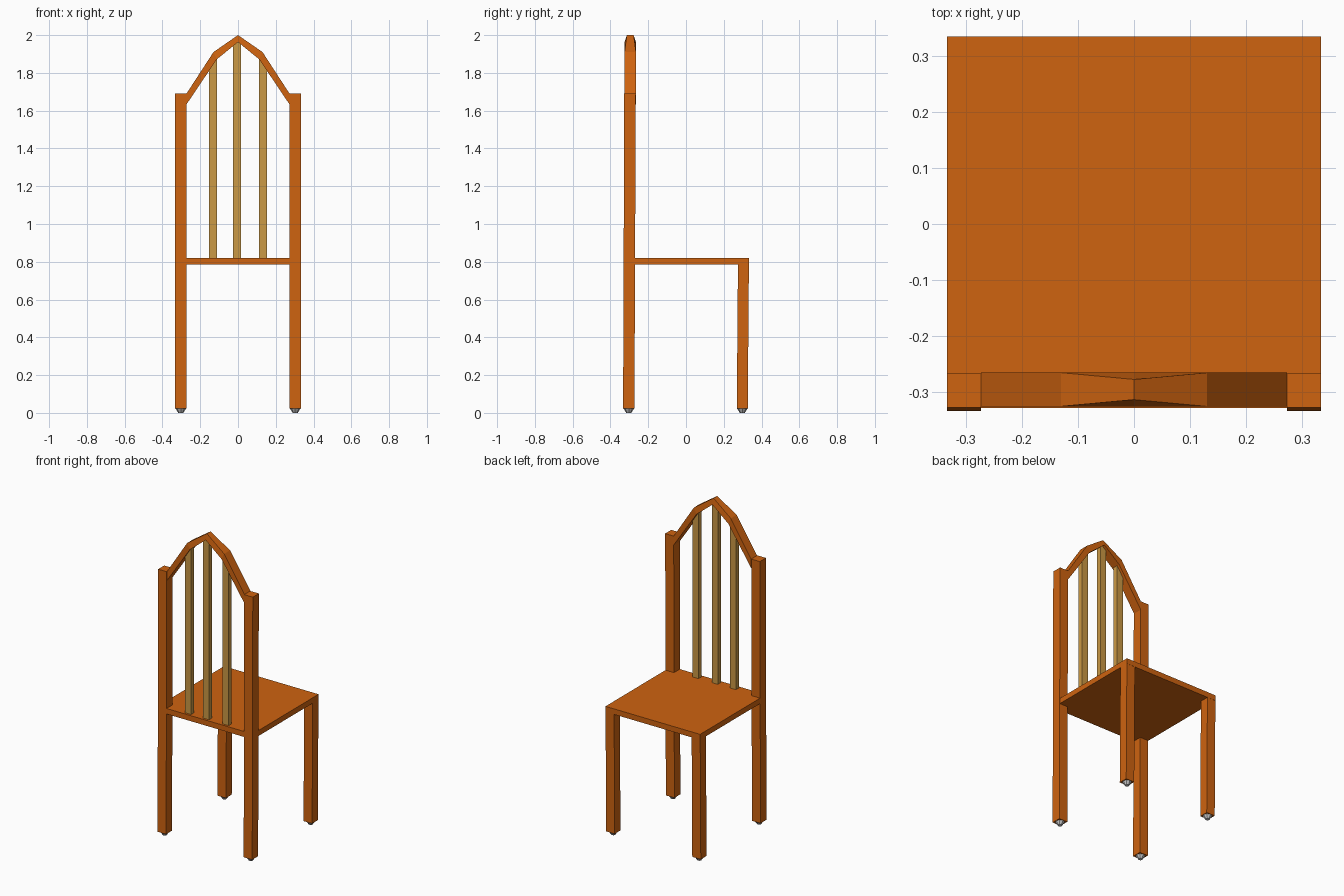
import bpy, bmesh
from mathutils import Matrix

if "Cube" in bpy.data.objects:
    bpy.data.objects.remove(bpy.data.objects["Cube"])


def material(name, color):
    m = bpy.data.materials.new(name)
    m.diffuse_color = (*color, 1)
    m.use_nodes = True
    m.node_tree.nodes["Principled BSDF"].inputs["Base Color"].default_value = m.diffuse_color
    return m


ORANGE = material("orange_wood", (0.62, 0.125, 0.005))
TAN = material("tan_wood", (0.6, 0.32, 0.06))


def finish(name, bm, mat=None):
    bmesh.ops.recalc_face_normals(bm, faces=bm.faces)
    me = bpy.data.meshes.new(name)
    bm.to_mesh(me)
    bm.free()
    if mat:
        me.materials.append(mat)
    ob = bpy.data.objects.new(name, me)
    bpy.context.collection.objects.link(ob)
    return ob


def loft(name, rings, mat):
    """Skin a row of matching closed rings and cap both ends."""
    bm = bmesh.new()
    rows = [[bm.verts.new(p) for p in ring] for ring in rings]
    n = len(rows[0])
    for a, b in zip(rows, rows[1:]):
        for i in range(n):
            j = (i + 1) % n
            bm.faces.new((a[i], a[j], b[j], b[i]))
    bm.faces.new(rows[0])
    bm.faces.new(rows[-1])
    return finish(name, bm, mat)


def rect(x0, x1, y0, y1, z):
    return [(x0, y0, z), (x1, y0, z), (x1, y1, z), (x0, y1, z)]


# Seat: notched around the two tall posts
W, IN = 0.333, 0.273
outline = [(-IN, -0.328), (IN, -0.328), (IN, -0.269), (W, -0.269),
           (W, 0.334), (-W, 0.334), (-W, -0.269), (-IN, -0.269)]
loft("seat", [[(x, y, z) for x, y in outline] for z in (0.785, 0.82)], ORANGE)

# Posts, legs and grey foot glides, left and right
for side, s in (("left", -1), ("right", 1)):
    x0, x1 = sorted((s * IN, s * W))
    loft(f"tall_post_{side}", [rect(x0, x1, -0.333, -0.273, 0.022),
                               rect(x0, x1, -0.327, -0.266, 1.69)], ORANGE)
    loft(f"short_leg_{side}", [rect(x0, x1, 0.269, 0.327, 0.022),
                               rect(x0, x1, 0.275, 0.333, 0.786)], ORANGE)
    for end, y in (("tall", -0.303), ("short", 0.298)):
        bm = bmesh.new()
        bmesh.ops.create_cone(bm, cap_ends=True, segments=8, radius1=0.013,
                              radius2=0.028, depth=0.023,
                              matrix=Matrix.Translation((s * 0.303, y, 0.0115)))
        finish(f"foot_glide_{end}_{side}", bm)

# Pointed arch: outer x, z, inner x, z, half depth of the outer edge
YC = -0.295
half = [(IN, 1.69, IN, 1.633, 0.03), (0.13, 1.91, 0.112, 1.872, 0.03)]
stations = ([(-a, b, -c, d, h) for a, b, c, d, h in half]
            + [(0, 2.0, 0, 1.963, 0.018)] + half[::-1])
loft("top_arch", [[(xo, YC - h, zo), (xo, YC + h, zo),
                   (xi, YC + 0.03, zi), (xi, YC - 0.03, zi)]
                  for xo, zo, xi, zi, h in stations], ORANGE)

# Slats with tops cut to meet the arch
for name, x0, x1, z0, z1 in (("left", -0.153, -0.11, 1.825, 1.885),
                             ("centre", -0.026, 0.016, 1.96, 1.968),
                             ("right", 0.11, 0.154, 1.885, 1.825)):
    loft(f"back_slat_{name}",
         [[(x0, y, 0.815), (x1, y, 0.815), (x1, y, z1), (x0, y, z0)]
          for y in (-0.314, -0.283)], TAN)
